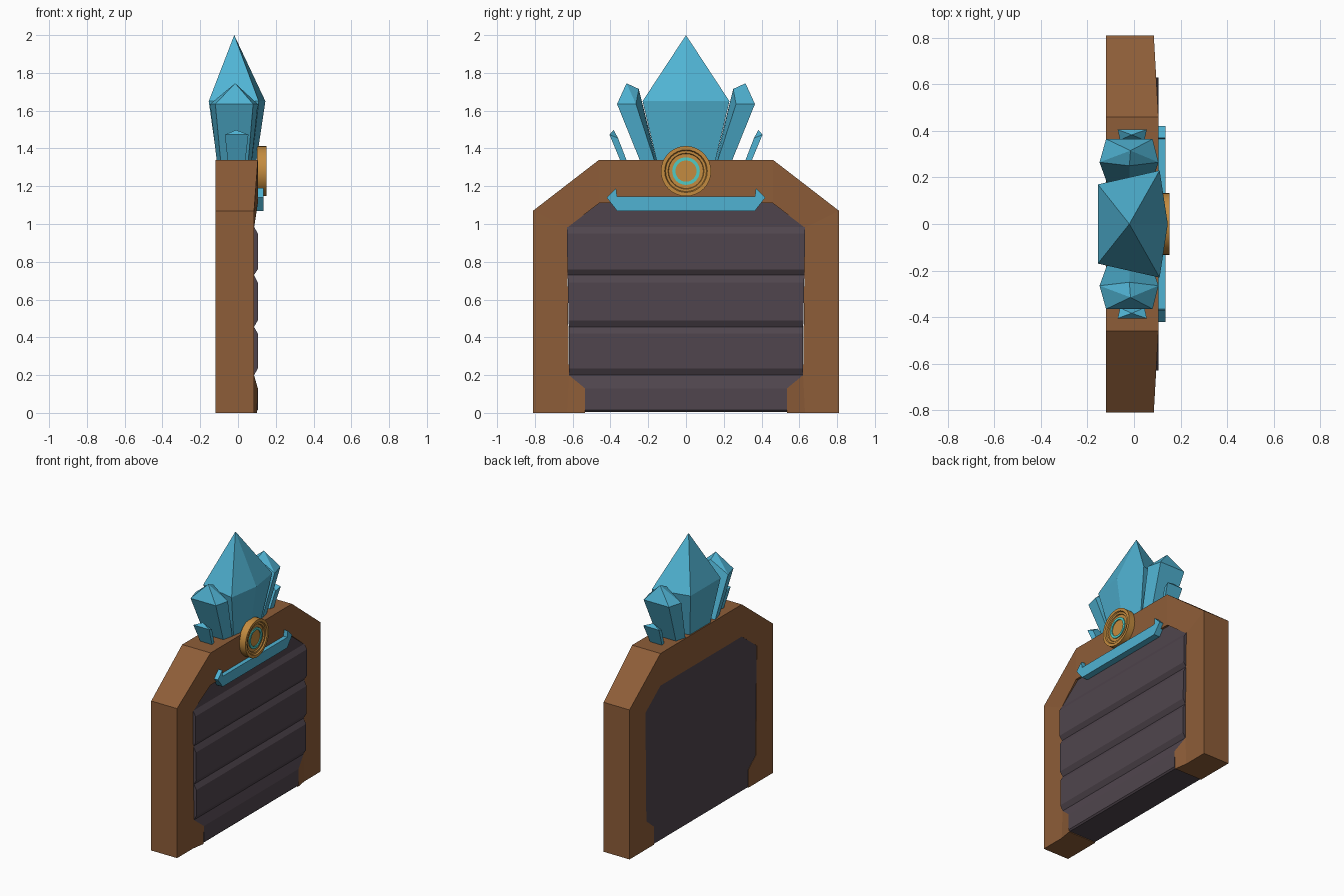
import bpy, bmesh, math
from mathutils import Matrix

if "Cube" in bpy.data.objects:
    bpy.data.objects.remove(bpy.data.objects["Cube"])

def material(name, rgb):
    m = bpy.data.materials.new(name)
    m.diffuse_color = (*rgb, 1)
    m.use_nodes = True
    m.node_tree.nodes["Principled BSDF"].inputs["Base Color"].default_value = m.diffuse_color
    return m

WOOD = material("wood", (0.27, 0.11, 0.04))
SLATE = material("slate", (0.08, 0.06, 0.075))
BLUE = material("crystal_blue", (0.08, 0.45, 0.65))
GOLD = material("gold", (0.55, 0.26, 0.05))
TEAL = material("teal", (0.08, 0.6, 0.55))

def finish(name, bm, mat):
    bmesh.ops.recalc_face_normals(bm, faces=bm.faces)
    me = bpy.data.meshes.new(name)
    bm.to_mesh(me)
    bm.free()
    me.materials.append(mat)
    ob = bpy.data.objects.new(name, me)
    bpy.context.collection.objects.link(ob)
    return ob

def slab(name, points, faces, back, mat):
    """Front relief made of faces, closed by extruding to a flat back."""
    bm = bmesh.new()
    vs = [bm.verts.new(p) for p in points]
    fs = [bm.faces.new([vs[i] for i in f]) for f in faces]
    bmesh.ops.recalc_face_normals(bm, faces=fs)
    new = bmesh.ops.extrude_face_region(bm, geom=fs, use_keep_orig=True)["geom"]
    for v in new:
        if isinstance(v, bmesh.types.BMVert):
            v.co.x = back
    return finish(name, bm, mat)

# Arched frame: right half points, mirrored to the left
half = [(.085, .81, 0), (.085, .81, 1.07), (.105, .46, 1.34),
        (.085, .63, 0), (.1, .535, 0), (.105, .535, .13),
        (.085, .62, .2), (.085, .63, .98), (.105, .46, 1.11)]
hf = [(0, 3, 6, 7, 1), (3, 4, 5, 6), (1, 7, 8, 2)]
n = len(half)
slab("frame", half + [(x, -y, z) for x, y, z in half],
     hf + [tuple(i + n for i in f) for f in hf] + [(2, 8, 8 + n, 2 + n)],
     -.12, WOOD)

# Slatted panel: rows of (height, depth, half width)
rows = [(.005, .095, .535), (.015, .105, .535), (.13, .105, .535),
        (.2, .085, .62), (.235, .105, .62), (.42, .105, .62),
        (.455, .085, .62), (.49, .105, .622), (.69, .105, .625),
        (.73, .085, .627), (.76, .105, .628), (.95, .105, .63),
        (.985, .085, .63), (1.11, .09, .46)]
pts = [(x, s * w, z) for z, x, w in rows for s in (-1, 1)]
slab("slatted_panel", pts,
     [(2 * i, 2 * i + 1, 2 * i + 3, 2 * i + 2) for i in range(len(rows) - 1)],
     -.118, SLATE)

# Blue bar with upturned ends
bar = [(.365, 1.07), (.42, 1.14), (.37, 1.19), (.365, 1.145)]
outline = bar + [(-y, z) for y, z in reversed(bar)]
slab("blue_bar", [(.135, y, z) for y, z in outline], [tuple(range(8))], .08, BLUE)

# Medallion: turned profile of (radius, depth) about the x axis
def turned(name, profile, mat, closed=False, seg=32):
    bm = bmesh.new()
    rings = [[bm.verts.new((x, r * math.sin(math.tau * k / seg),
                            1.28 + r * math.cos(math.tau * k / seg)))
              for k in range(seg)] for r, x in profile]
    pairs = list(zip(rings, rings[1:]))
    if closed:
        pairs.append((rings[-1], rings[0]))
    else:
        bm.faces.new(rings[0])
        bm.faces.new(rings[-1])
    for a, b in pairs:
        for k in range(seg):
            j = (k + 1) % seg
            bm.faces.new((a[k], a[j], b[j], b[k]))
    ob = finish(name, bm, mat)
    for p in ob.data.polygons:
        p.use_smooth = True
    bpy.ops.object.select_all(action='DESELECT')
    ob.select_set(True)
    bpy.context.view_layer.objects.active = ob
    bpy.ops.object.shade_smooth_by_angle(angle=math.radians(30))

turned("medallion", [(.133, .1), (.133, .152), (.113, .152), (.108, .143), (.095, .143),
                     (.092, .135)], GOLD)
turned("medallion_inlay", [(.073, .13), (.073, .142), (.056, .142), (.056, .13)],
       TEAL, closed=True)

# Crystals: base ring is the shoulder ring shrunk and shifted
def crystal(name, ring, apex, base_c, top_c, sx, sy, side=1):
    bm = bmesh.new()
    top = [bm.verts.new((x, side * y, z)) for x, y, z in ring]
    bot = [bm.verts.new((base_c[0] + (x - top_c[0]) * sx,
                         side * (base_c[1] + (y - top_c[1]) * sy), 1.32))
           for x, y, z in ring]
    tip = bm.verts.new((apex[0], side * apex[1], apex[2]))
    bm.faces.new(bot)
    for i in range(len(ring)):
        j = (i + 1) % len(ring)
        bm.faces.new((bot[i], bot[j], top[j], top[i]))
        bm.faces.new((top[i], top[j], tip))
    finish(name, bm, BLUE)

crystal("main_crystal",
        [(-.155, .17, 1.65), (.11, .23, 1.65), (.145, 0, 1.65),
         (.11, -.23, 1.65), (-.155, -.17, 1.65)],
        (-.02, 0, 2.0), (-.01, 0), (-.01, 0), .68, .66)

for side, label in ((1, "right"), (-1, "left")):
    crystal("medium_crystal_" + label,
            [(-.12, .365, 1.635), (.08, .365, 1.635), (.105, .265, 1.635),
             (-.02, .25, 1.715), (-.148, .265, 1.635)],
            (-.015, .315, 1.745), (-.015, .2), (-.015, .315), .72, .75, side)
    crystal("small_crystal_" + label,
            [(-.07, .405, 1.473), (.055, .405, 1.473),
             (.045, .36, 1.455), (-.06, .36, 1.455)],
            (-.01, .383, 1.498), (-.008, .325), (-.008, .383), .72, .75, side)
